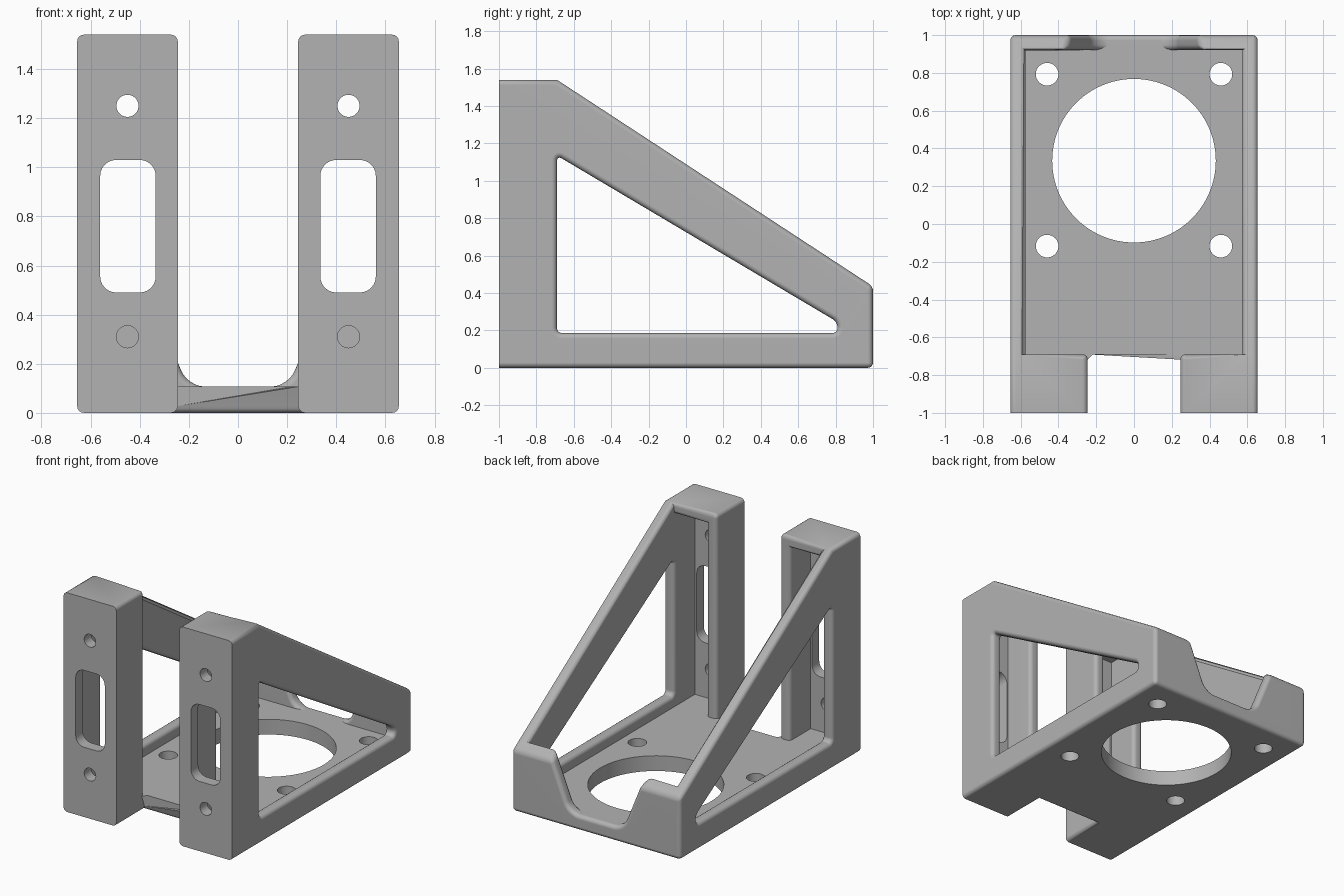
import bpy, bmesh, math
from mathutils import Vector

cube = bpy.data.objects.get("Cube")
if cube:
    bpy.data.objects.remove(cube, do_unlink=True)

HALF_W, WALL, FLOOR = 0.655, 0.08, 0.107
GAP, COL_Y, TOP, BACK_H = 0.245, -0.69, 1.54, 0.435
INNER = HALF_W - WALL
ROUND = 0.028

grey = bpy.data.materials.new("plain grey")
grey.use_nodes = True
grey.diffuse_color = (0.45, 0.45, 0.45, 1)
grey.node_tree.nodes["Principled BSDF"].inputs["Base Color"].default_value = (0.45, 0.45, 0.45, 1)


def prism(name, points, axis, lo, hi, corner=0.0):
    """Extrude a 2D outline along an axis, optionally rounding its corners."""
    place = {"x": lambda a, b: (lo, a, b), "y": lambda a, b: (a, lo, b), "z": lambda a, b: (a, b, lo)}[axis]
    bm = bmesh.new()
    bm.faces.new([bm.verts.new(place(a, b)) for a, b in points])
    if corner:
        bmesh.ops.bevel(bm, geom=bm.verts[:], offset=corner, segments=6, profile=0.5,
                        affect="VERTICES", clamp_overlap=True)
    new = bmesh.ops.extrude_face_region(bm, geom=bm.faces[:])["geom"]
    move = Vector([hi - lo if axis == c else 0 for c in "xyz"])
    bmesh.ops.translate(bm, vec=move, verts=[v for v in new if isinstance(v, bmesh.types.BMVert)])
    bmesh.ops.recalc_face_normals(bm, faces=bm.faces[:])
    mesh = bpy.data.meshes.new(name)
    bm.to_mesh(mesh)
    bm.free()
    obj = bpy.data.objects.new(name, mesh)
    bpy.context.collection.objects.link(obj)
    return obj


def rect(a0, a1, b0, b1):
    return [(a0, b0), (a1, b0), (a1, b1), (a0, b1)]


def circle(a, b, r, n):
    return [(a + r * math.cos(math.tau * i / n), b + r * math.sin(math.tau * i / n)) for i in range(n)]


def cut(body, *args, **kw):
    tool = prism("cutter", *args, **kw)
    tool.hide_render = True
    mod = body.modifiers.new("cut", "BOOLEAN")
    mod.operation, mod.solver, mod.object = "DIFFERENCE", "EXACT", tool
    bpy.context.view_layer.objects.active = body
    bpy.ops.object.modifier_apply(modifier=mod.name)
    bpy.data.objects.remove(tool, do_unlink=True)


# Solid wedge seen from the side
body = prism("mounting_bracket", [(-1, 0), (1, 0), (1, BACK_H), (COL_Y, TOP), (-1, TOP)], "x", -HALF_W, HALF_W)
body.data.materials.append(grey)

# Gap between the columns, main cavity, hollow column backs
cut(body, rect(-GAP, GAP, -2, COL_Y), "z", -1, 3)
cut(body, rect(-INNER, INNER, COL_Y, 1 - WALL), "z", FLOOR, 3)
for s in (-1, 1):
    xs = sorted((s * (GAP + WALL), s * INNER))
    cut(body, rect(*xs, -1 + WALL, COL_Y + 0.1), "z", FLOOR, TOP - WALL)

# Side windows and sloped notch in the back wall
cut(body, [(COL_Y, 0.185), (0.81, 0.185), (0.81, 0.245), (COL_Y, 1.135)], "x", -2, 2, corner=0.029)
cut(body, [(-0.205, FLOOR), (0.205, FLOOR), (0.485, 0.8), (-0.485, 0.8)], "y", 0.8, 2, corner=0.07)

# Round the outside edges, leaving the mounting face and floor lip sharp
bm = bmesh.new()
bm.from_mesh(body.data)
bmesh.ops.remove_doubles(bm, verts=bm.verts[:], dist=0.0005)
bmesh.ops.dissolve_limit(bm, angle_limit=0.01, verts=bm.verts[:], edges=bm.edges[:])


def rounded(e):
    if len(e.link_faces) != 2 or not e.is_convex or e.calc_face_angle() < math.radians(40):
        return False
    ps = [v.co for v in e.verts]
    front = all(p.y < -0.99 for p in ps)
    lip = all(abs(p.y - COL_Y) < 0.01 and abs(p.z - FLOOR) < 0.01 for p in ps)
    return not front and not lip


bmesh.ops.bevel(bm, geom=[e for e in bm.edges if rounded(e)], offset=ROUND, segments=4,
                profile=0.5, affect="EDGES", clamp_overlap=False)
bm.to_mesh(body.data)
bm.free()

# Large opening and four screw holes in the floor
cut(body, circle(0, 0.335, 0.433, 96), "z", -0.5, 0.3)
for s in (-1, 1):
    for y in (-0.117, 0.793):
        cut(body, circle(s * 0.46, y, 0.06, 32), "z", -0.5, 0.3)

# Slot and two screw holes in each column face
for s in (-1, 1):
    cut(body, rect(s * 0.448 - 0.113, s * 0.448 + 0.113, 0.49, 1.03), "y", -1.5, -0.85, corner=0.065)
    for z in (0.31, 1.25):
        cut(body, circle(s * 0.45, z, 0.045, 32), "y", -1.5, -0.85)

# Smooth the rounded edges
bpy.ops.object.select_all(action="DESELECT")
body.select_set(True)
bpy.context.view_layer.objects.active = body
bpy.ops.object.shade_smooth_by_angle(angle=math.radians(35))
body.modifiers.new("even_normals", "WEIGHTED_NORMAL").keep_sharp = True
